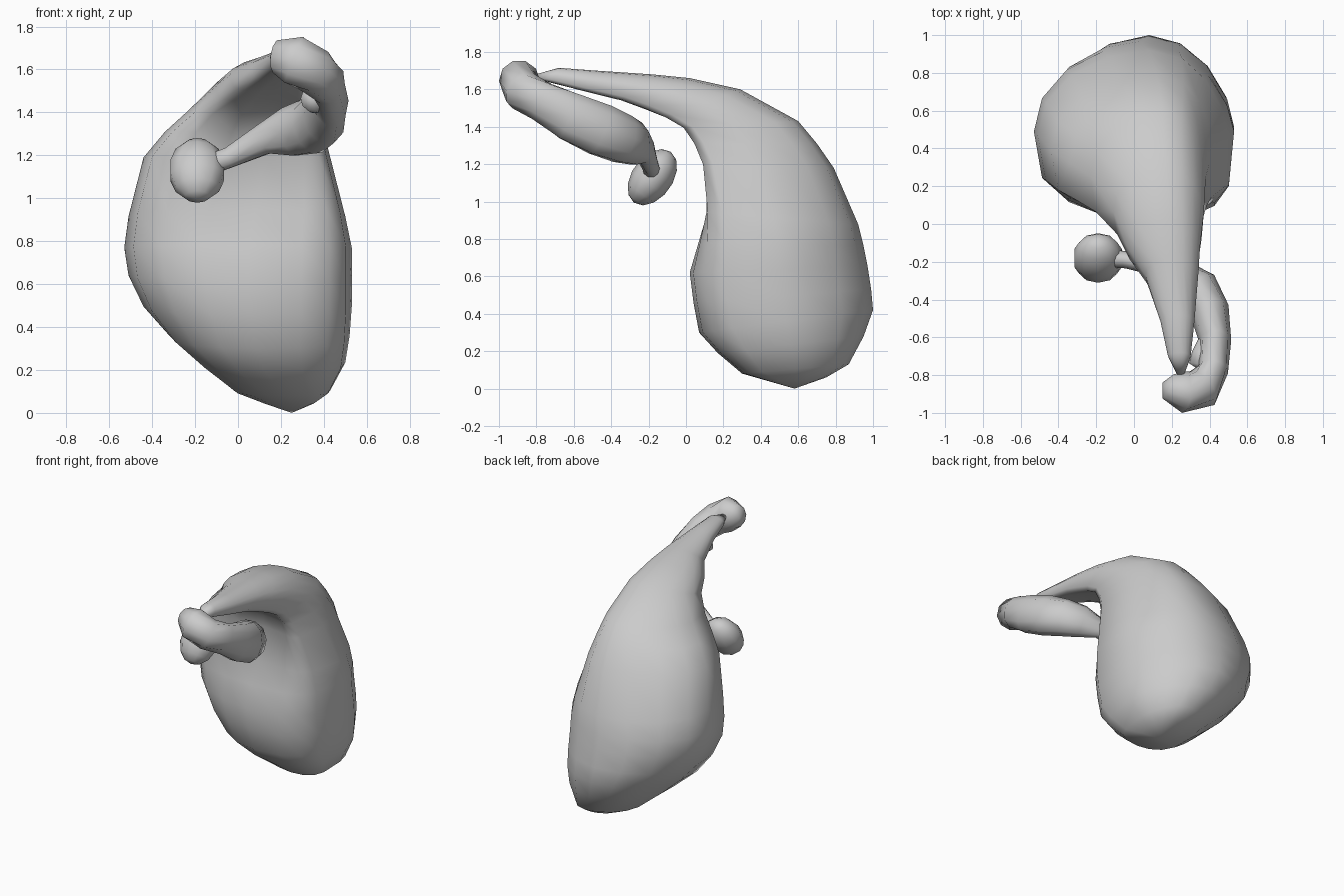
import bpy, bmesh, math
from mathutils import Vector, Matrix

if "Cube" in bpy.data.objects:
    bpy.data.objects.remove(bpy.data.objects["Cube"])

grey = bpy.data.materials.new("plain grey")
grey.use_nodes = True
grey.diffuse_color = (0.6, 0.6, 0.6, 1)
grey.node_tree.nodes["Principled BSDF"].inputs["Base Color"].default_value = (0.6, 0.6, 0.6, 1)


def finish(name, bm):
    """Turn a bmesh into a smooth grey object."""
    bmesh.ops.recalc_face_normals(bm, faces=bm.faces)
    mesh = bpy.data.meshes.new(name)
    bm.to_mesh(mesh)
    bm.free()
    mesh.materials.append(grey)
    for p in mesh.polygons:
        p.use_smooth = True
    obj = bpy.data.objects.new(name, mesh)
    bpy.context.collection.objects.link(obj)
    return obj


def loft(name, rings, start, end):
    """Skin a row of rings and close both ends on a point."""
    bm = bmesh.new()
    rows = [[bm.verts.new(p) for p in ring] for ring in rings]
    n = len(rows[0])
    for a, b in zip(rows, rows[1:]):
        for i in range(n):
            bm.faces.new((a[i], a[(i + 1) % n], b[(i + 1) % n], b[i]))
    for row, tip in ((rows[0], start), (rows[-1], end)):
        v = bm.verts.new(tip)
        for i in range(n):
            bm.faces.new((row[i], row[(i + 1) % n], v))
    return finish(name, bm)


def body_ring(front, back, left, right, ridge, dent, sides=16):
    """Skewed oval: ridged back, full front corners, front middle may be dented."""
    f, b = Vector((0, *front)), Vector((0, *back))
    mid, half = (f + b) / 2, (b - f) / 2
    cx, rx = (left + right) / 2, (right - left) / 2
    ring = []
    for i in range(sides):
        t = math.tau * i / sides
        s, c = math.sin(t), math.cos(t)
        if c < 0:
            # the model's left front corner is the squarer one
            depth = -abs(c) ** (0.5 if s > 0 else 0.65) + dent * c ** 4
            s = s ** 0.75 if s > 0.01 else s
        else:
            depth = c ** 1.25 if s > 0 else c
        p = mid + half * depth
        p.x = cx + rx * s + (ridge - cx) * abs(c) ** 3
        ring.append(p)
    return ring


# Pear-shaped body sweeping up and forward into the neck
sections = [
    ((0.44, 0.04), (0.75, 0.06), 0.11, 0.36, 0.25, 0),
    ((0.30, 0.08), (0.87, 0.13), -0.02, 0.43, 0.22, 0),
    ((0.17, 0.19), (0.95, 0.28), -0.18, 0.50, 0.13, 0),
    ((0.07, 0.30), (1.00, 0.42), -0.32, 0.52, 0.08, 0),
    ((0.04, 0.46), (0.99, 0.53), -0.44, 0.53, 0.06, 0),
    ((0.02, 0.62), (0.97, 0.66), -0.51, 0.53, 0.05, 0),
    ((0.03, 0.78), (0.95, 0.76), -0.53, 0.53, 0.05, 0.08),
    ((0.02, 0.95), (0.92, 0.88), -0.51, 0.50, 0.08, 0.22),
    ((-0.01, 1.20), (0.79, 1.18), -0.44, 0.43, 0.12, 0.38),
    ((-0.05, 1.31), (0.70, 1.31), -0.34, 0.40, 0.14, 0.38),
    ((-0.10, 1.39), (0.60, 1.43), -0.23, 0.38, 0.15, 0.36),
    ((-0.16, 1.43), (0.29, 1.60), -0.11, 0.37, 0.17, 0.3),
    ((-0.25, 1.48), (0.02, 1.66), -0.04, 0.35, 0.19, 0.2),
    ((-0.36, 1.53), (-0.18, 1.68), 0.06, 0.34, 0.21, 0.15),
    ((-0.55, 1.585), (-0.48, 1.70), 0.14, 0.32, 0.24, 0.1),
    ((-0.72, 1.635), (-0.68, 1.715), 0.18, 0.30, 0.25, 0),
]
loft("body_and_neck", [body_ring(*s) for s in sections],
     (0.25, 0.58, 0), (0.25, -0.84, 1.67))


def tube(name, path, sides=10):
    """Tube along (x, y, z, half width, half height) stations."""
    pts = [Vector(p[:3]) for p in path]
    rings = []
    for k in range(1, len(path) - 1):
        along = (pts[k + 1] - pts[k - 1]).normalized()
        side = along.cross(Vector((0, 0, 1))).normalized()
        up = side.cross(along)
        w, h = path[k][3:]
        rings.append([pts[k] + side * w * math.cos(math.tau * i / sides)
                      + up * h * math.sin(math.tau * i / sides) for i in range(sides)])
    return loft(name, rings, pts[0], pts[-1])


# Curled stem: blunt head, thick bend, thin end
tube("curled_stem", [
    (0.15, -0.84, 1.66, 0, 0),
    (0.18, -0.86, 1.66, 0.07, 0.08),
    (0.26, -0.89, 1.645, 0.11, 0.12),
    (0.36, -0.87, 1.59, 0.11, 0.11),
    (0.42, -0.77, 1.535, 0.08, 0.11),
    (0.43, -0.62, 1.455, 0.085, 0.135),
    (0.40, -0.46, 1.385, 0.105, 0.145),
    (0.34, -0.34, 1.335, 0.11, 0.135),
    (0.24, -0.27, 1.31, 0.085, 0.12),
    (0.12, -0.22, 1.275, 0.055, 0.075),
    (-0.04, -0.19, 1.19, 0.045, 0.05),
    (-0.15, -0.18, 1.15, 0.05, 0.05),
    (-0.20, -0.18, 1.13, 0, 0),
])

# Small bud on the inside of the bend
tube("inner_bud", [
    (0.34, -0.77, 1.47, 0, 0),
    (0.345, -0.75, 1.465, 0.055, 0.06),
    (0.36, -0.69, 1.46, 0.055, 0.065),
    (0.40, -0.58, 1.44, 0.04, 0.05),
    (0.43, -0.50, 1.42, 0, 0),
])

# Tilted knob closing the thin end
bm = bmesh.new()
bmesh.ops.create_uvsphere(bm, u_segments=10, v_segments=7, radius=1)
place = (Matrix.Translation((-0.19, -0.18, 1.13))
         @ Matrix.Rotation(math.radians(-36), 4, "X")
         @ Matrix.Diagonal((0.135, 0.11, 0.168, 1)))
bmesh.ops.transform(bm, matrix=place, verts=bm.verts)
finish("end_knob", bm)
